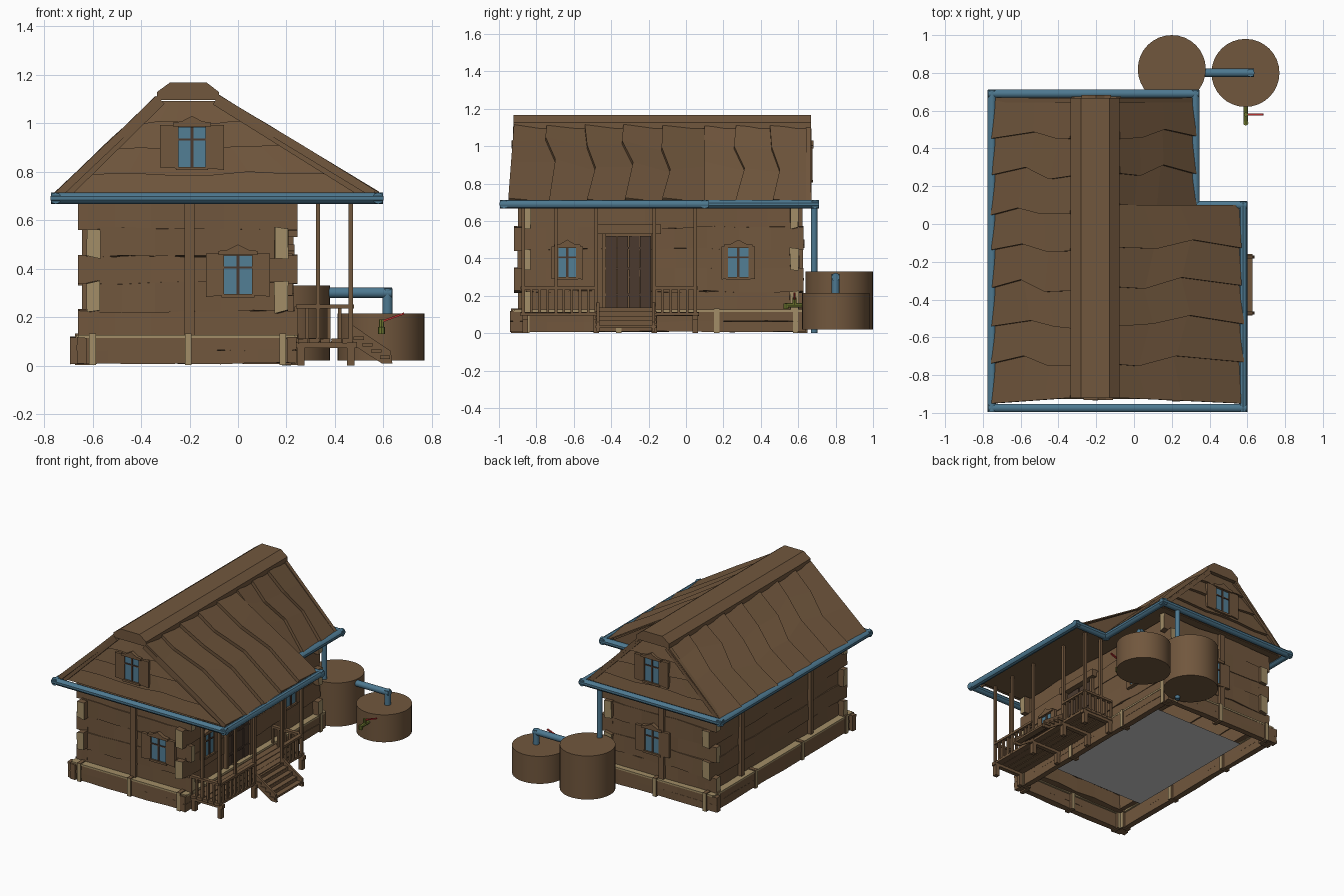
import bpy, bmesh, random
from math import pi
from mathutils import Vector as V

if "Cube" in bpy.data.objects:
    bpy.data.objects.remove(bpy.data.objects["Cube"])

random.seed(4)
J = lambda a: random.uniform(-a, a)

def material(name, c):
    m = bpy.data.materials.new(name)
    m.diffuse_color = (*c, 1)
    m.use_nodes = True
    m.node_tree.nodes["Principled BSDF"].inputs["Base Color"].default_value = m.diffuse_color
    return m

WOOD = material("brown_wood", (0.165, 0.095, 0.047))
DARK = material("dark_wood", (0.07, 0.042, 0.028))
PALE = material("cut_wood", (0.36, 0.27, 0.135))
BLUE = material("blue_metal", (0.075, 0.19, 0.28))
GLASS = material("blue_glass", (0.085, 0.21, 0.30))
GREEN = material("green_tap", (0.16, 0.19, 0.03))
RED = material("red_handle", (0.5, 0.03, 0.03))

def loft(name, rings, mat=None, ends=None):
    """Skin equal-sized rings and cap both ends."""
    n, k = len(rings[0]), len(rings)
    faces = [(r * n + i, r * n + (i + 1) % n, (r + 1) * n + (i + 1) % n, (r + 1) * n + i)
             for r in range(k - 1) for i in range(n)]
    faces += [tuple(range(n))[::-1], tuple(range((k - 1) * n, k * n))]
    me = bpy.data.meshes.new(name)
    me.from_pydata([tuple(v) for r in rings for v in r], [], faces)
    ob = bpy.data.objects.new(name, me)
    bpy.context.collection.objects.link(ob)
    me.materials.append(mat)
    if ends:
        me.materials.append(ends)
        for p in me.polygons[-2:]:
            p.material_index = 1
    bm = bmesh.new()
    bm.from_mesh(me)
    bmesh.ops.recalc_face_normals(bm, faces=bm.faces)
    bm.to_mesh(me)
    bm.free()
    return ob

def beam(name, p0, p1, w, h, mat=WOOD, segs=1, jit=0.0, ends=None):
    """Box along p0-p1; w is sideways, h is upward; jit makes it rough-hewn."""
    p0, p1 = V(p0), V(p1)
    d = (p1 - p0).normalized()
    s = d.cross(V((0, 0, 1)))
    s = s.normalized() if s.length > 0.01 else V((1, 0, 0))
    u = s.cross(d)
    rings = []
    for i in range(segs + 1):
        c = p0.lerp(p1, i / segs)
        rings.append([c + s * (a * w / 2 + J(jit * 0.4)) + u * (b * h / 2 + J(jit))
                      for a, b in ((-1, -1), (1, -1), (1, 1), (-1, 1))])
    return loft(name, rings, mat, ends)

def prism(name, prof, y0, y1, mat=WOOD):
    return loft(name, [[(x, y, z) for x, z in prof] for y in (y0, y1)], mat)

def tube(name, p0, p1, r, mat=BLUE, sides=12):
    p0, p1 = V(p0), V(p1)
    bpy.ops.mesh.primitive_cylinder_add(vertices=sides, radius=r, depth=(p1 - p0).length,
                                        location=(p0 + p1) / 2)
    ob = bpy.context.object
    ob.name = name
    ob.rotation_euler = (p1 - p0).to_track_quat('Z', 'Y').to_euler()
    ob.data.materials.append(mat)
    bpy.ops.object.shade_smooth_by_angle(angle=pi / 5)
    return ob

# log walls: alternate courses poke out at the corners with pale cut ends
LEVELS = [0.125, 0.225, 0.34, 0.45, 0.565, 0.675]
for i, (a, b) in enumerate(zip(LEVELS, LEVELS[1:])):
    z, h, side = (a + b) / 2, b - a + 0.006, i % 2
    ex, ey = (0.0, 0.045) if side else (0.045, 0.0)
    w = 0.05 + (0.006 if i % 2 else -0.005)
    for y in (-0.852, 0.578):
        beam("end_wall_log", (-0.615 - ex, y, z), (0.2 + ex, y, z), w, h, WOOD, 6, 0.008,
             None if side else PALE)
    for x in (-0.595, 0.178):
        beam("side_wall_log", (x, -0.875 - ey, z), (x, 0.6 + ey * 0.6, z), w, h, WOOD, 9, 0.008,
             PALE if side else None)
for x, y in ((-0.2, -0.882), (-0.24, 0.609), (-0.624, 0.28), (-0.624, -0.5)):
    beam("wall_post", (x, y, 0.12), (x, y, 0.68), 0.04, 0.03)

# plinth boards, pale ledge and pale stub ends
for z in (0.036, 0.09):
    for y in (-0.905, 0.62):
        beam("plinth_board", (-0.692, y, z), (0.24, y, z), 0.04, 0.054, WOOD, 6, 0.004)
    for x in (-0.645, 0.222):
        beam("plinth_board", (x, -0.94, z), (x, 0.63, z), 0.04, 0.054, WOOD, 8, 0.004)
for y in (-0.9, 0.615):
    beam("plinth_ledge", (-0.66, y, 0.12), (0.235, y, 0.12), 0.055, 0.012, PALE)
    for x in (-0.6, -0.205, 0.185):
        beam("plinth_stub", (x, y - 0.035, 0.067), (x, y + 0.035, 0.067), 0.028, 0.13, WOOD, ends=PALE)
for x in (-0.64, 0.217):
    beam("plinth_ledge", (x, -0.92, 0.12), (x, 0.635, 0.12), 0.055, 0.012, PALE)
    for y in (-0.85, -0.36, 0.165, 0.585):
        beam("plinth_stub", (x - 0.032, y, 0.067), (x + 0.032, y, 0.067), 0.028, 0.13, WOOD, ends=PALE)
bpy.ops.mesh.primitive_plane_add(size=1, location=(-0.205, -0.135, 0.09))
bpy.context.object.name = "floor"
bpy.context.object.scale = (0.79, 1.03, 1)

# attic bodies: long porch slope in front, short slope behind
L, TL, TR, R1, R2 = (-0.725, 0.685), (-0.315, 1.088), (-0.095, 1.088), (0.55, 0.685), (0.305, 0.685)
prism("attic_front", [L, R1, TR, TL], -0.89, 0.09)
prism("attic_back", [L, R2, TR, TL], 0.09, 0.642)

# gable clapboards, thicker at the lower edge
def clapboards(y, n, right):
    zs = [0.69, 0.79, 0.9, 1.0, 1.085]
    at = lambda p, q, z: p[0] + (q[0] - p[0]) * (z - p[1]) / (q[1] - p[1])
    for a, b in zip(zs, zs[1:]):
        rings = []
        for t in range(7):
            za, zb = a + (J(0.009) if a > 0.7 else 0), b - 0.002 + (J(0.004) if b < 1.08 else 0)
            xa, xb = [at(L, TL, z) * (1 - t / 6) + at(right, TR, z) * t / 6 for z in (za, zb)]
            rings.append([(xa, y, za), (xb, y, zb + 0.008), (xb, y + n * 0.004, zb + 0.008), (xa, y + n * 0.026, za)])
        loft("gable_board", rings, WOOD)
clapboards(-0.889, -1, R1)
clapboards(0.641, 1, R2)

# roof planks with zigzag edges, each tilted over its neighbour
def roof(top, bot, y0, y1, count):
    T, B = V((top[0], 0, top[1])), V((bot[0], 0, bot[1]))
    d = (B - T).normalized()
    nrm = d.cross(V((0, 1, 0)))
    nrm = nrm if nrm.z > 0 else -nrm
    edges = []
    for k in range(count + 1):
        y = y0 + (y1 - y0) * k / count
        inner = 0 < k < count
        spread = -0.03 if y < -0.9 else 0
        mid = random.uniform(0.45, 0.68)
        zig = (-0.01, -0.012, 0.034, -0.006)
        edges.append([(t, y + spread * t + (J(0.01) + zig[r] if inner else 0))
                      for r, t in enumerate((0, mid - 0.3, mid, 1))])
    for e, f in zip(edges, edges[1:]):
        rings, end = [], random.uniform(0.985, 1.01)
        for (te, ye), (tf, yf) in zip(e, f):
            if e is not edges[0]:
                ye -= 0.014
            ce, cf = T.lerp(B, te * end) + V((0, ye, 0)), T.lerp(B, tf * end) + V((0, yf, 0))
            rings.append([ce, cf, cf + nrm * 0.008, ce + nrm * (0.032 + J(0.003))])
        loft("roof_plank", rings, WOOD)
roof(TL, (-0.735, 0.69), -0.92, 0.67, 8)
roof(TR, (0.56, 0.69), -0.92, 0.1, 5)
roof(TR, (0.31, 0.69), 0.1, 0.67, 3)
prism("ridge_cap", [(-0.335, 1.095), (-0.335, 1.128), (-0.28, 1.168), (-0.13, 1.168), (-0.078, 1.128), (-0.078, 1.095)],
      -0.922, 0.668)
for y, r in ((-0.912, R1), (0.655, R2)):
    for p, q in ((TL, L), (TR, r)):
        beam("rake_board", (p[0], y, p[1] + 0.004), (q[0], y, q[1] + 0.004), 0.026, 0.034)

# gutters follow the stepped eaves
G = [(-0.752, -0.974), (0.578, -0.974), (0.578, 0.1), (0.325, 0.1), (0.325, 0.69), (-0.752, 0.69)]
for a, b in zip(G, G[1:] + G[:1]):
    e = (V(b) - V(a)).normalized() * 0.02
    tube("gutter", (a[0] - e.x, a[1] - e.y, 0.69), (b[0] + e.x, b[1] + e.y, 0.69), 0.0235, sides=10)

# boxes and windows set against a wall: u along wall, n outward
FRONT = lambda o: (lambda u, n, z: (u, o - n, z))
BACK = lambda o: (lambda u, n, z: (u, o + n, z))
RIGHT = lambda o: (lambda u, n, z: (o + n, u, z))

def panel(name, f, outline, n0, n1, mat=WOOD):
    loft(name, [[f(u, n, z) for u, z in outline] for n in (n0, n1)], mat)

def rect(u0, u1, z0, z1):
    return [(u0, z0), (u1, z0), (u1, z1), (u0, z1)]

def window(f, c, z0, z1, hw, wide):
    panel("window_glass", f, rect(c - hw, c + hw, z0, z1), 0, 0.012, GLASS)
    for s in (-1, 1):
        a, b = sorted((c + s * hw, c + s * wide))
        panel("shutter", f, [(a, z0 - 0.008 + J(.005)), (b, z0 - 0.008 + J(.005)), (b, z1 + 0.008), (a, z1 + 0.008)], 0, 0.02)
    bar = z0 + (z1 - z0) * 0.66
    panel("window_mullion", f, rect(c - 0.006, c + 0.006, z0, z1), 0.01, 0.018, DARK)
    panel("window_bar", f, rect(c - hw, c + hw, bar, bar + 0.008), 0.01, 0.018, DARK)
    panel("window_sill", f, rect(c - hw - 0.01, c + hw + 0.01, z0 - 0.014, z0), 0, 0.025)
    w = hw + 0.022
    panel("window_pediment", f, [(c - w, z1 + 0.002), (c + w, z1 + 0.002), (c + w, z1 + 0.018), (c + w * 0.55, z1 + 0.022),
                                 (c, z1 + 0.045), (c - w * 0.55, z1 + 0.022), (c - w, z1 + 0.018)], 0, 0.028)

window(FRONT(-0.88), 0.0, 0.295, 0.455, 0.058, 0.132)
window(FRONT(-0.905), -0.19, 0.82, 0.985, 0.056, 0.132)
window(BACK(0.605), -0.17, 0.295, 0.455, 0.058, 0.132)
window(BACK(0.655), -0.2, 0.82, 0.985, 0.056, 0.132)
window(RIGHT(0.205), -0.635, 0.3, 0.455, 0.048, 0.085)
window(RIGHT(0.205), 0.28, 0.3, 0.455, 0.055, 0.09)

# door with plank leaf, strap hinges, frame and lintel
D = RIGHT(0.2)
for i in range(4):
    u = -0.43 + i * 0.061
    panel("door_plank", D, rect(u + 0.002, u + 0.059, 0.115, 0.52), 0, 0.014 + 0.003 * (i % 2), DARK)
for z in (0.2, 0.34, 0.45):
    panel("door_strap", D, rect(-0.43, -0.19, z, z + 0.012), 0.01, 0.022, DARK)
for u in (-0.45, -0.185):
    panel("door_jamb", D, rect(u, u + 0.022, 0.11, 0.53), 0, 0.028)
panel("door_lintel", D, rect(-0.47, -0.135, 0.53, 0.58), 0, 0.045)

# porch deck, piers, roof posts
for i in range(6):
    x = 0.222 + i * 0.046
    beam("deck_board", (x, -0.885, 0.102), (x, 0.07, 0.102), 0.042, 0.018, WOOD, 4, 0.002)
for y in (-0.86, -0.48, -0.17, 0.05):
    beam("deck_joist", (0.24, y, 0.085), (0.49, y, 0.085), 0.03, 0.024)
    for x in (0.26, 0.465):
        beam("porch_pier", (x, y, 0.0), (x, y, 0.09), 0.03, 0.03)
for x, y in ((0.33, -0.87), (0.465, -0.87), (0.465, -0.695), (0.465, -0.48), (0.465, -0.17), (0.465, 0.05), (0.33, 0.05)):
    beam("porch_post", (x, y, 0.1), (x, y, 0.69), 0.018, 0.018)

# porch railings with balusters
for a, b in (((0.24, -0.87), (0.465, -0.87)), ((0.465, -0.87), (0.465, -0.48)),
             ((0.465, -0.17), (0.465, 0.05)), ((0.24, 0.05), (0.465, 0.05))):
    a, b = V((*a, 0.243)), V((*b, 0.243))
    beam("hand_rail", a, b, 0.028, 0.016)
    n = round((b - a).length / 0.042)
    for i in range(n + 1):
        c = a.lerp(b, i / n)
        beam("baluster", (c.x, c.y, 0.11), c, 0.014, 0.014)

# porch stairs: side boards with thick treads and risers
for y in (-0.478, -0.182):
    prism("stair_stringer", [(0.475, 0.165), (0.63, 0.06), (0.637, 0.008), (0.595, 0.008), (0.475, 0.085)], y, y + 0.016)
for i in range(4):
    x, z = 0.498 + i * 0.036, 0.112 - i * 0.026
    beam("stair_tread", (x, -0.485, z), (x, -0.158, z), 0.042, 0.014)
    beam("stair_riser", (x - 0.018, -0.465, z + 0.012), (x - 0.018, -0.178, z + 0.012), 0.008, 0.028)

# rain barrels with downspout, overflow pipe and tap
tube("tall_barrel", (0.2, 0.82, 0.02), (0.2, 0.82, 0.33), 0.18, WOOD, 32)
tube("short_barrel", (0.59, 0.8, 0.02), (0.59, 0.8, 0.215), 0.18, WOOD, 32)
tube("downspout", (0.2, 0.685, 0.0), (0.2, 0.685, 0.69), 0.018)
tube("overflow_pipe", (0.36, 0.8, 0.3), (0.635, 0.8, 0.3), 0.022)
tube("overflow_drop", (0.617, 0.8, 0.19), (0.617, 0.8, 0.318), 0.021)
tube("tap_body", (0.592, 0.625, 0.15), (0.592, 0.53, 0.15), 0.012, GREEN, 8)
tube("tap_spout", (0.592, 0.535, 0.16), (0.592, 0.535, 0.13), 0.014, GREEN, 8)
tube("tap_stem", (0.592, 0.58, 0.145), (0.592, 0.58, 0.19), 0.011, GREEN, 8)
beam("tap_handle", (0.588, 0.58, 0.18), (0.685, 0.58, 0.215), 0.012, 0.008, RED)
